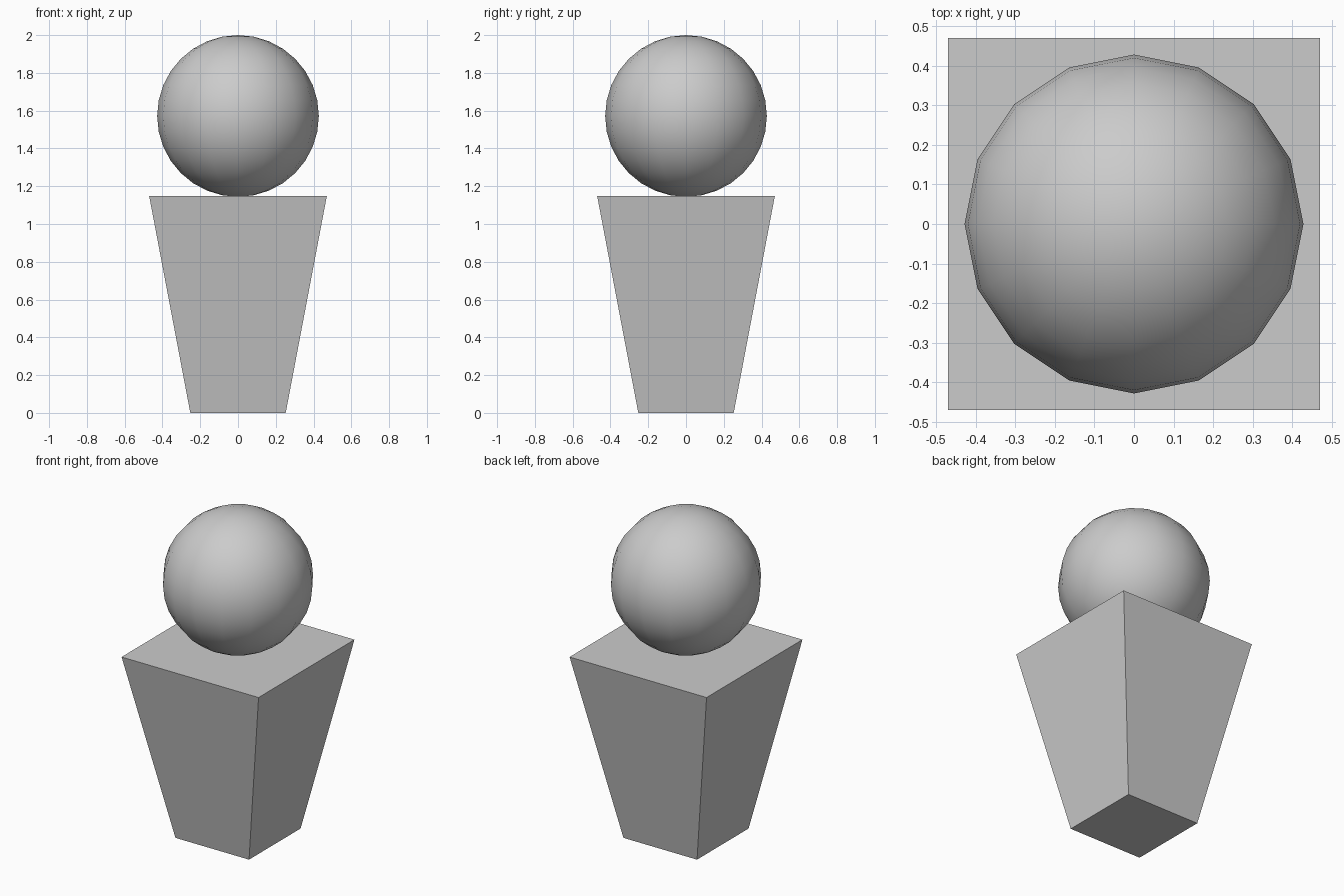
import bpy, bmesh

if "Cube" in bpy.data.objects:
    bpy.data.objects.remove(bpy.data.objects["Cube"])

BODY_TOP = 1.147
RADIUS = 0.428


def add_object(name, bm, smooth=False):
    mesh = bpy.data.meshes.new(name)
    for face in bm.faces:
        face.smooth = smooth
    bm.to_mesh(mesh)
    bm.free()
    obj = bpy.data.objects.new(name, mesh)
    bpy.context.collection.objects.link(obj)
    return obj


# Tapered square body, wider at the top
bm = bmesh.new()
bmesh.ops.create_cube(bm, size=2)
for v in bm.verts:
    top = v.co.z > 0
    half = 0.47 if top else 0.2525
    v.co = (v.co.x * half, v.co.y * half, BODY_TOP if top else 0)
add_object("body", bm)

# Smooth round head resting on the body
bm = bmesh.new()
bmesh.ops.create_uvsphere(bm, u_segments=16, v_segments=16, radius=RADIUS)
head = add_object("head", bm, smooth=True)
head.location.z = 2 - RADIUS
